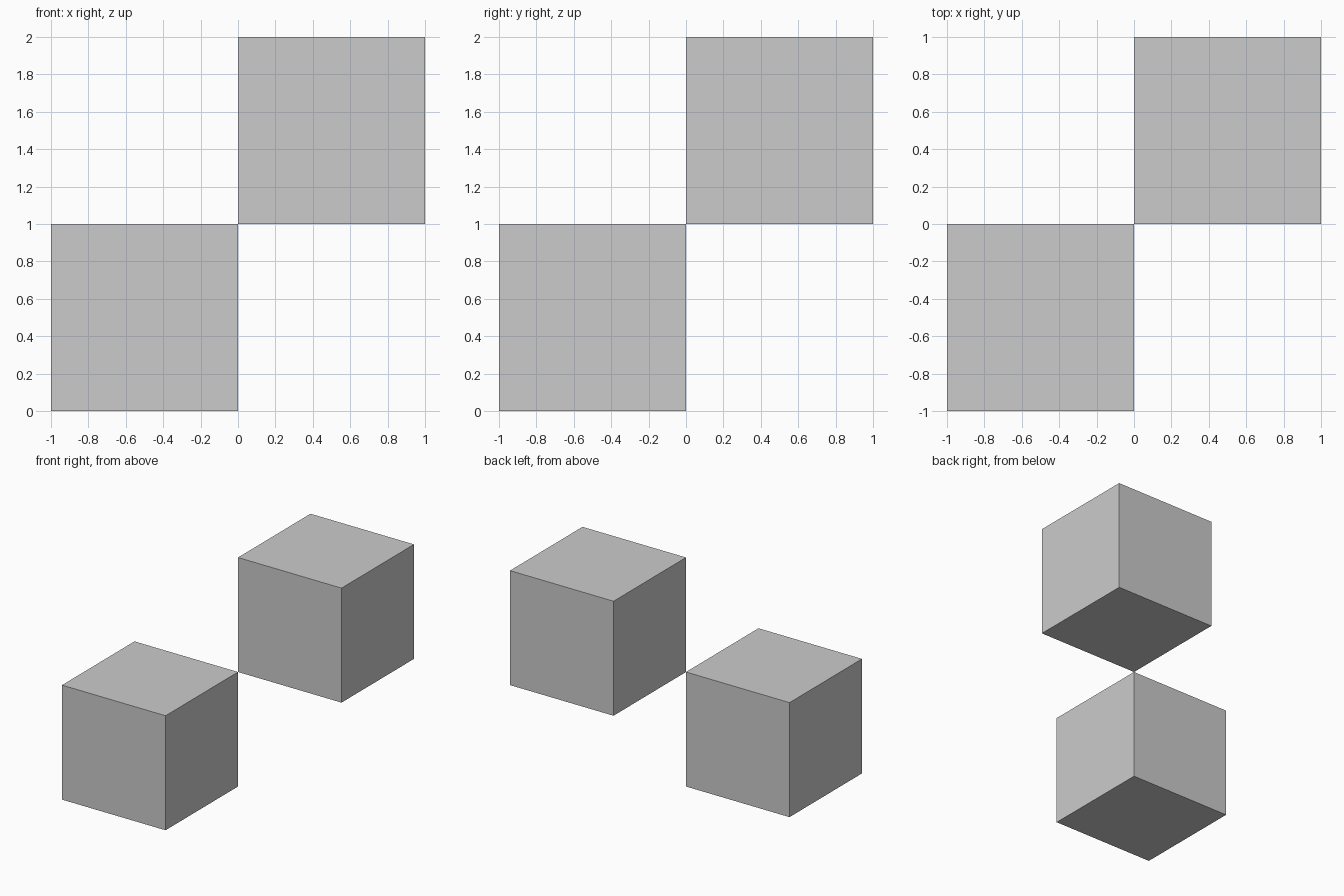
import bpy

if "Cube" in bpy.data.objects:
    bpy.data.objects.remove(bpy.data.objects["Cube"])


def add_cube(name, centre):
    bpy.ops.mesh.primitive_cube_add(size=1, location=centre)
    bpy.context.object.name = name


# Two unit cubes touching at one corner, (0, 0, 1)
add_cube("lower_cube", (-0.5, -0.5, 0.5))
add_cube("upper_cube", (0.5, 0.5, 1.5))
